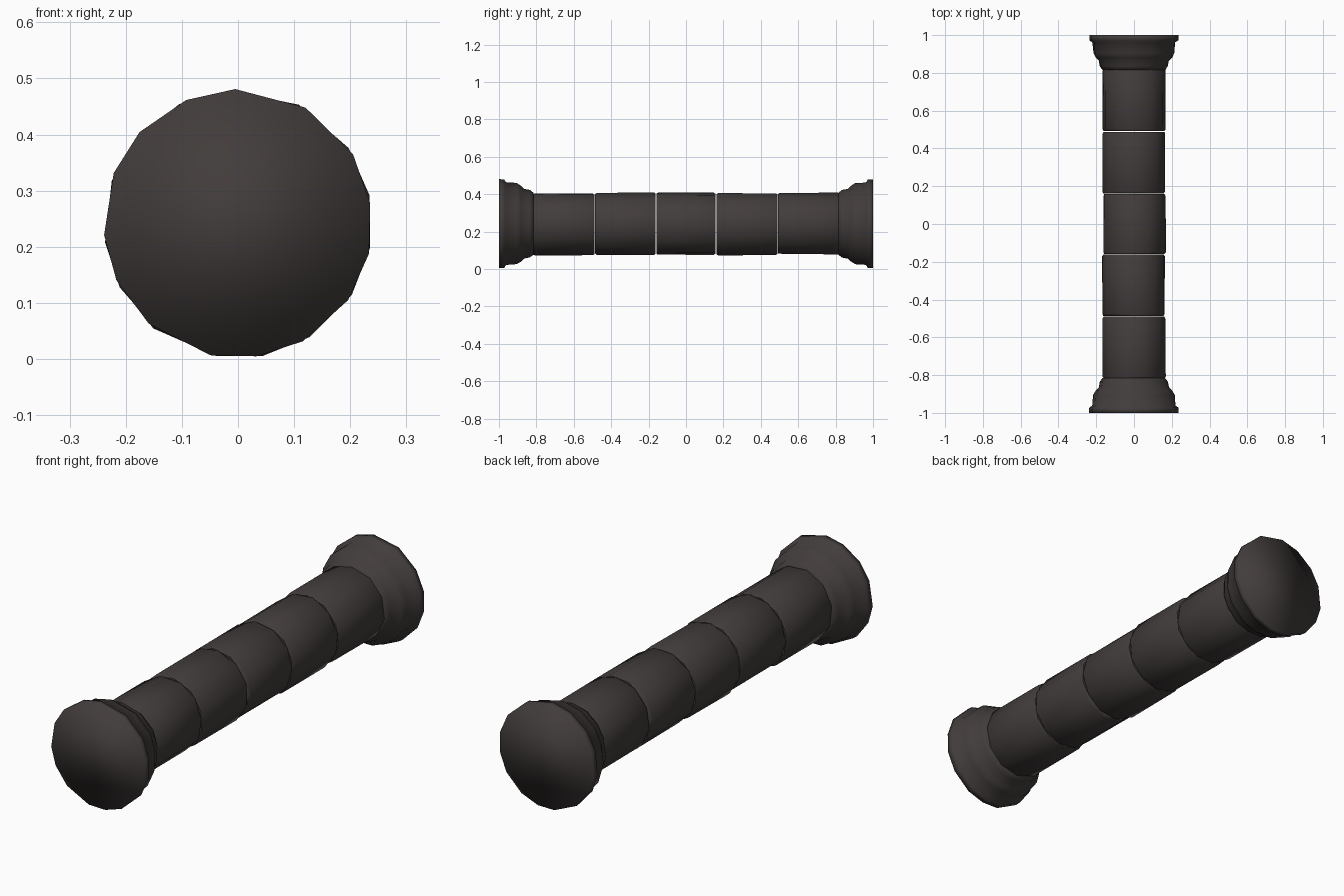
import bpy, bmesh, math, random

if "Cube" in bpy.data.objects:
    bpy.data.objects.remove(bpy.data.objects["Cube"])

random.seed(4)
CZ = 0.241  # height of the column axis

stone = bpy.data.materials.new("dark_stone")
stone.diffuse_color = (0.054, 0.046, 0.044, 1)
stone.use_nodes = True
stone.node_tree.nodes["Principled BSDF"].inputs["Base Color"].default_value = stone.diffuse_color


def lathe(name, profile, angles, jitter, sharp):
    """Ring stack along y: profile = (y, radius), slightly irregular like worn stone."""
    bm = bmesh.new()
    rings = []
    for y, r in profile:
        ring = []
        for a in angles:
            rr = r + random.uniform(-jitter, jitter)
            a2 = math.radians(a) + random.uniform(-jitter, jitter) * 4
            ring.append(bm.verts.new((rr * math.cos(a2), y, CZ + rr * math.sin(a2))))
        rings.append(ring)
    n = len(angles)
    for lo, hi in zip(rings, rings[1:]):
        for i in range(n):
            j = (i + 1) % n
            bm.faces.new((lo[i], lo[j], hi[j], hi[i]))
    bm.faces.new(rings[0])
    bm.faces.new(rings[-1])
    bmesh.ops.recalc_face_normals(bm, faces=bm.faces)
    me = bpy.data.meshes.new(name)
    bm.to_mesh(me)
    bm.free()
    me.materials.append(stone)
    ob = bpy.data.objects.new(name, me)
    bpy.context.collection.objects.link(ob)
    bpy.ops.object.select_all(action='DESELECT')
    ob.select_set(True)
    bpy.context.view_layer.objects.active = ob
    bpy.ops.object.shade_smooth_by_angle(angle=math.radians(sharp))
    return ob


# Five shaft drums, each turned a little against its neighbours
joints = [-0.82, -0.488, -0.16, 0.16, 0.49, 0.825]
for k, (a, b) in enumerate(zip(joints, joints[1:])):
    turn = k * 13 + 5
    angles = [turn + i * 360 / 11 for i in range(11)]
    prof = [(a + 0.002, 0.162), (a + 0.012, 0.168), (b - 0.012, 0.168), (b - 0.002, 0.162)]
    lathe(f"shaft_drum_{k + 1}", prof, angles, 0.002, 55)

# Moulded ends: wide plate, rounded moulding, collar
end_angles = [9, 31, 60, 91, 113, 137, 158, 185, 205, 228, 258, 278, 299, 325, 347]
end_profile = [(1.0, 0.239), (0.972, 0.238), (0.962, 0.222), (0.905, 0.218),
               (0.88, 0.203), (0.865, 0.187), (0.835, 0.181), (0.815, 0.167)]
lathe("front_base", [(-y, r) for y, r in end_profile], end_angles, 0.001, 180)
lathe("back_capital", end_profile, [a + 3 for a in end_angles], 0.002, 180)
